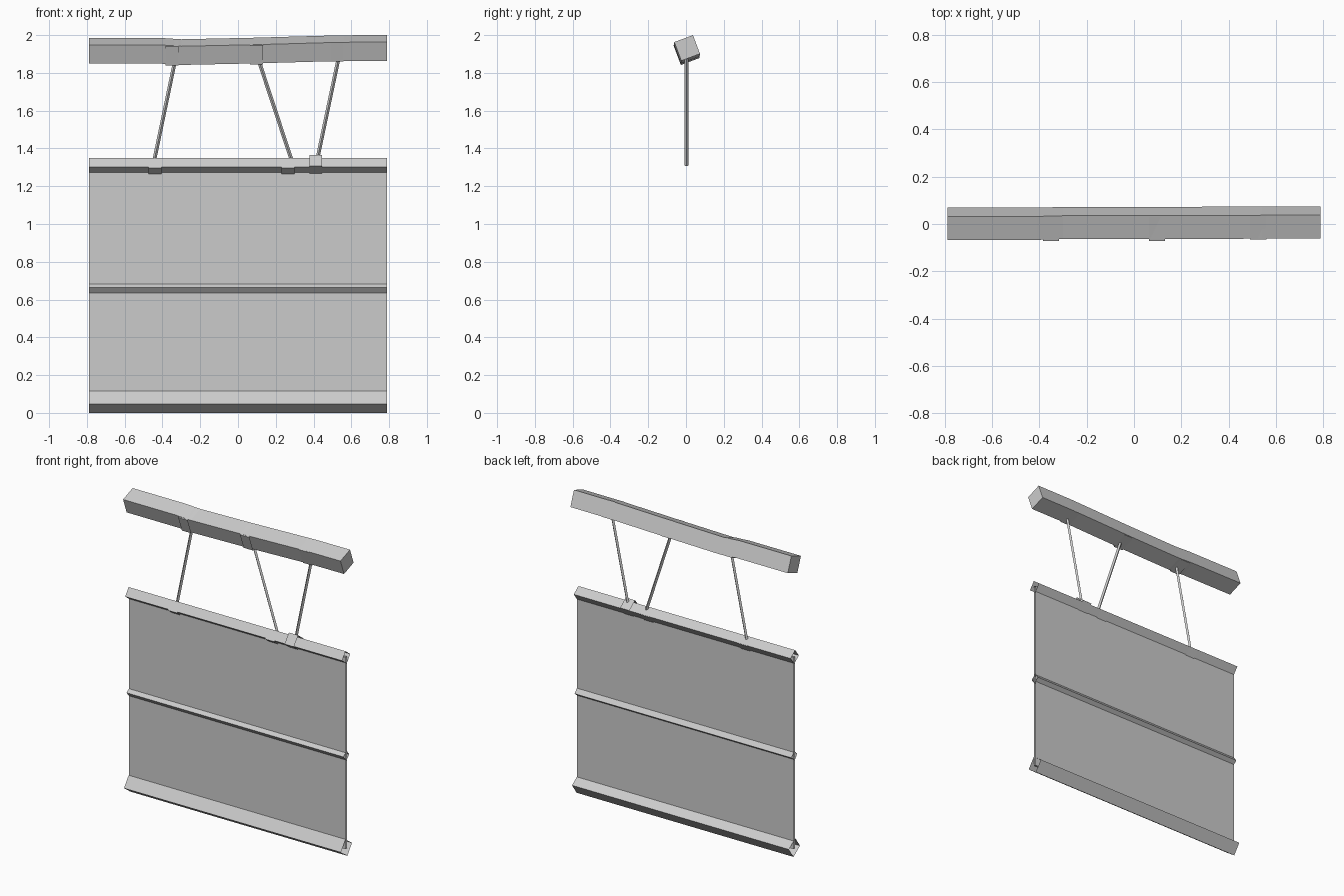
import bpy, bmesh
from mathutils import Vector, Matrix

cube = bpy.data.objects.get("Cube")
if cube:
    bpy.data.objects.remove(cube, do_unlink=True)

grey = bpy.data.materials.new("plain_grey")
grey.use_nodes = True
COLOUR = (0.6, 0.6, 0.6, 1)
grey.diffuse_color = COLOUR
grey.node_tree.nodes["Principled BSDF"].inputs["Base Color"].default_value = COLOUR


def finish(name, bm):
    mesh = bpy.data.meshes.new(name)
    bm.to_mesh(mesh)
    bm.free()
    mesh.materials.append(grey)
    obj = bpy.data.objects.new(name, mesh)
    bpy.context.collection.objects.link(obj)


def square_tube(name, path, p, q, capped=False):
    """Tilted square section swept along x; p and q place its front corner."""
    bm = bmesh.new()
    corners = [(-p, -q), (-q, p), (p, q), (q, -p)]
    rings = [[bm.verts.new((x, y + dy, z + dz)) for dy, dz in corners]
             for x, y, z in path]
    for a, b in zip(rings, rings[1:]):
        for i in range(4):
            j = (i + 1) % 4
            bm.faces.new((a[i], b[i], b[j], a[j]))
    if capped:
        bm.faces.new(rings[0])
        bm.faces.new(rings[-1][::-1])
    finish(name, bm)


def straight_tube(name, x, half, y, z, p, q):
    square_tube(name, [(x - half, y, z), (x + half, y, z)], p, q)


def rod(name, top, bottom):
    """Thin four-sided hanger between two points."""
    a, b = Vector(bottom), Vector(top)
    bm = bmesh.new()
    turn = (b - a).to_track_quat('Z', 'Y').to_matrix().to_4x4()
    bmesh.ops.create_cone(bm, cap_ends=True, segments=4, radius1=0.01,
                          radius2=0.01, depth=(b - a).length,
                          matrix=Matrix.Translation((a + b) / 2) @ turn)
    finish(name, bm)


HALF = 0.788

# Sign panel, open at its two side edges
bm = bmesh.new()
bmesh.ops.create_cube(bm, size=1)
bmesh.ops.scale(bm, vec=(2 * HALF, 0.014, 1.26), verts=bm.verts)
bmesh.ops.translate(bm, vec=(0, 0, 0.68), verts=bm.verts)
bm.normal_update()
sides = [f for f in bm.faces if abs(f.normal.x) > 0.9]
bmesh.ops.delete(bm, geom=sides, context='FACES_ONLY')
finish("sign_panel", bm)

# Hollow rails across the panel
straight_tube("bottom_rail", 0, HALF, 0, 0.0575, 0.0575, 0.0095)
straight_tube("middle_rail", 0, HALF, 0, 0.661, 0.03, -0.003)
straight_tube("top_rail", 0, HALF, -0.003, 1.308, 0.0425, 0.006)

# Slightly crooked overhead beam
square_tube("overhead_beam", [
    (-HALF, 0.001, 1.917), (-0.41, 0.001, 1.917), (-0.3, 0.004, 1.91),
    (0.08, 0.004, 1.918), (0.54, 0.006, 1.931), (HALF, 0.006, 1.932),
], 0.068, -0.031, capped=True)

# Rope wraps around the beam
for name, x, y, z in (("right", -0.35, -0.002, 1.909),
                      ("middle", 0.098, -0.001, 1.915),
                      ("left", 0.525, 0.004, 1.929)):
    straight_tube("beam_wrap_" + name, x, 0.034, y, z, 0.07, -0.031)

# Wraps around the top rail
for name, x, z, p in (("right", -0.44, 1.304, 0.045),
                      ("middle", 0.265, 1.304, 0.045),
                      ("left", 0.412, 1.313, 0.052)):
    straight_tube("rail_wrap_" + name, x, 0.034, -0.005, z, p, 0.007)

# Hangers
rod("hanger_right", (-0.33, 0.003, 1.88), (-0.449, 0.003, 1.31))
rod("hanger_middle", (0.105, 0.003, 1.88), (0.293, 0.003, 1.31))
rod("hanger_left", (0.535, 0.003, 1.89), (0.413, 0.003, 1.31))
